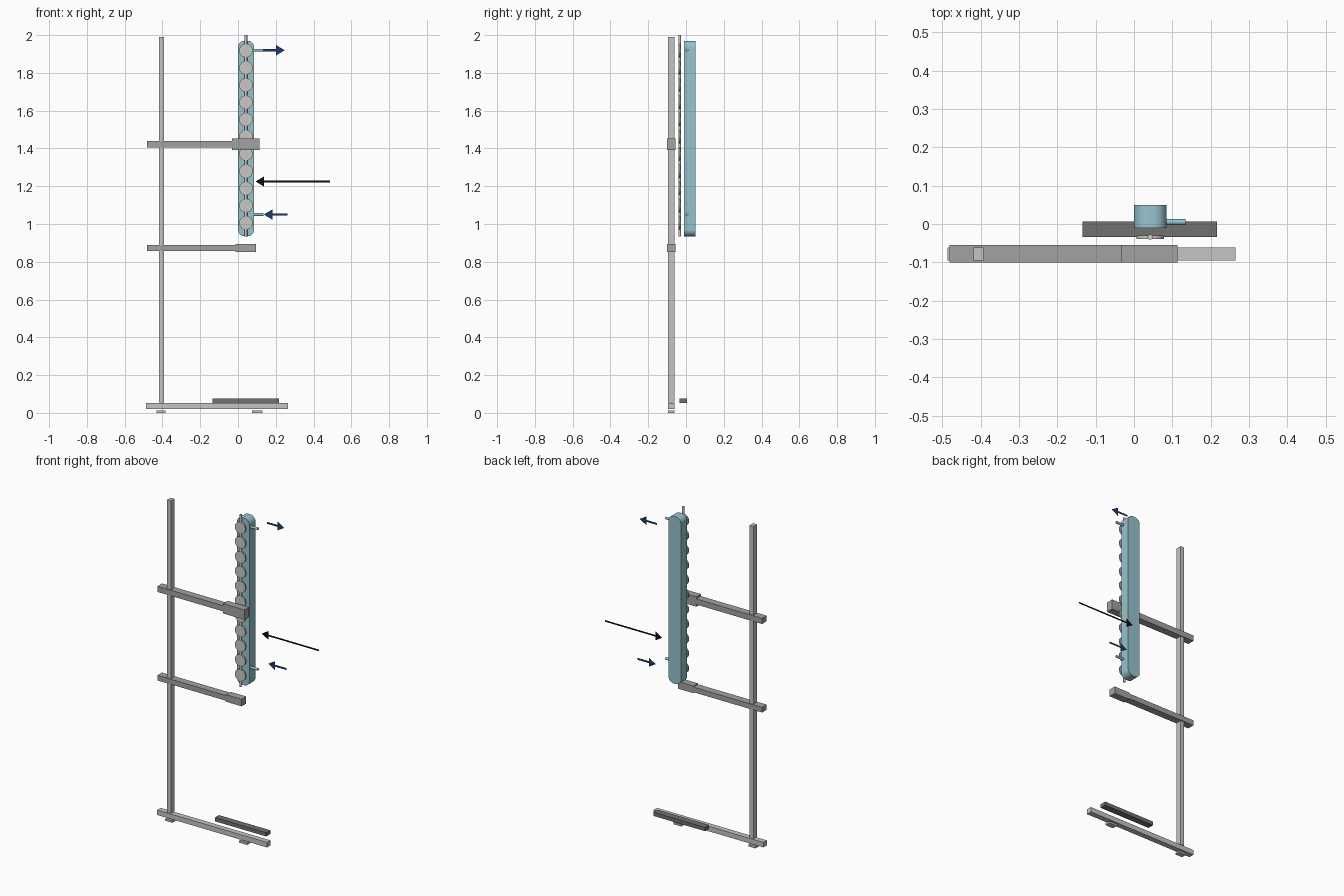
import bpy, bmesh, math
from mathutils import Matrix

if "Cube" in bpy.data.objects:
    bpy.data.objects.remove(bpy.data.objects["Cube"])


def material(name, rgb):
    m = bpy.data.materials.new(name)
    m.diffuse_color = (*rgb, 1)
    m.use_nodes = True
    m.node_tree.nodes["Principled BSDF"].inputs["Base Color"].default_value = m.diffuse_color
    return m


LIGHT = material("light grey", (0.56, 0.56, 0.56))
MID = material("mid grey", (0.36, 0.36, 0.36))
DARK = material("dark grey", (0.165, 0.165, 0.165))
TEAL = material("pale teal", (0.31, 0.55, 0.62))
GLASS = material("warm light grey", (0.60, 0.58, 0.56))
BLUE = material("navy blue", (0.013, 0.045, 0.14))
BLACK = material("black", (0.004, 0.004, 0.004))


def finish(name, bm, mat, smooth=False):
    bmesh.ops.recalc_face_normals(bm, faces=bm.faces)
    me = bpy.data.meshes.new(name)
    bm.to_mesh(me)
    bm.free()
    me.materials.append(mat)
    ob = bpy.data.objects.new(name, me)
    bpy.context.collection.objects.link(ob)
    if smooth:
        bpy.ops.object.select_all(action='DESELECT')
        ob.select_set(True)
        bpy.context.view_layer.objects.active = ob
        bpy.ops.object.shade_smooth_by_angle(angle=math.radians(35))
    return ob


def box(name, x, y, z, mat):
    bm = bmesh.new()
    bmesh.ops.create_cube(bm, size=1)
    for v in bm.verts:
        for i, (lo, hi) in enumerate((x, y, z)):
            v.co[i] = lo if v.co[i] < 0 else hi
    return finish(name, bm, mat)


def cylinder(name, centre, radius, length, axis, mat, sides):
    bm = bmesh.new()
    rot = {"X": Matrix.Rotation(math.pi / 2, 4, 'Y'),
           "Y": Matrix.Rotation(math.pi / 2, 4, 'X'),
           "Z": Matrix.Identity(4)}[axis]
    bmesh.ops.create_cone(bm, cap_ends=True, segments=sides, radius1=radius,
                          radius2=radius, depth=length,
                          matrix=Matrix.Translation(centre) @ rot)
    return finish(name, bm, mat, True)


def rounded_block(name, x, y, z, r, mat, steps=10):
    bm = bmesh.new()
    corners = ((x[1] - r, z[1] - r), (x[0] + r, z[1] - r),
               (x[0] + r, z[0] + r), (x[1] - r, z[0] + r))
    verts = []
    for q, (cx, cz) in enumerate(corners):
        for i in range(steps + 1):
            a = math.pi / 2 * (q + i / steps)
            verts.append(bm.verts.new((cx + r * math.cos(a), y[0],
                                       cz + r * math.sin(a))))
    face = bm.faces.new(verts)
    out = bmesh.ops.extrude_face_region(bm, geom=[face], use_keep_orig=True)
    moved = [g for g in out["geom"] if isinstance(g, bmesh.types.BMVert)]
    bmesh.ops.translate(bm, verts=moved, vec=(0, y[1] - y[0], 0))
    return finish(name, bm, mat, True)


def arrow(name, tail, tip, z, head, half, shaft, mat, y=0.1):
    """Flat arrow lying in an xz plane."""
    s = 1 if tip > tail else -1
    neck = tip - s * head
    pts = ((tail, -shaft), (neck, -shaft), (neck, -half), (tip, 0),
           (neck, half), (neck, shaft), (tail, shaft))
    bm = bmesh.new()
    f = bm.faces.new([bm.verts.new((px, y, z + pz)) for px, pz in pts])
    f.normal_update()
    bmesh.ops.triangulate(bm, faces=[f])
    return finish(name, bm, mat)


# Stand: feet, base bar, post
BAR_Y = (-0.095, -0.061)
ARM_Y = (-0.1, -0.055)
box("foot_left", (-0.432, -0.384), BAR_Y, (0, 0.012), LIGHT)
box("foot_right", (0.075, 0.129), BAR_Y, (0, 0.012), LIGHT)
box("base_bar", (-0.487, 0.265), BAR_Y, (0.021, 0.052), LIGHT)
box("post", (-0.419, -0.393), BAR_Y, (0.055, 1.99), LIGHT)
box("base_plate", (-0.135, 0.217), (-0.034, 0.006), (0.053, 0.076), DARK)

# Clamp arms with thicker jaws
box("upper_arm", (-0.482, -0.032), ARM_Y, (1.405, 1.44), MID)
box("upper_jaw", (-0.032, 0.114), ARM_Y, (1.392, 1.453), MID)
box("lower_arm", (-0.482, -0.012), ARM_Y, (0.857, 0.889), MID)
box("lower_jaw", (-0.012, 0.095), ARM_Y, (0.851, 0.895), MID)

# Cooling jacket with its two side ports
rounded_block("jacket", (0.0, 0.085), (-0.01, 0.05), (0.935, 1.97), 0.035, TEAL)
for label, z in (("lower", 1.05), ("upper", 1.92)):
    cylinder(label + "_port", (0.107, 0.005, z), 0.0075, 0.056, "X", TEAL, 16)

# Inner tube with a row of flat bulbs
cylinder("inner_tube", (0.042, -0.034, 1.4675), 0.007, 1.065, "Z", GLASS, 16)
for i in range(11):
    cylinder(f"bulb_{i + 1}", (0.042, -0.035, 1.006 + i * 0.0912), 0.036, 0.009,
             "Y", GLASS, 32)

# Flow arrows and pointer
arrow("outflow_arrow", 0.13, 0.247, 1.92, 0.045, 0.027, 0.006, BLUE)
arrow("inflow_arrow", 0.262, 0.137, 1.05, 0.045, 0.027, 0.006, BLUE)
arrow("pointer_arrow", 0.486, 0.093, 1.225, 0.045, 0.027, 0.005, BLACK)
